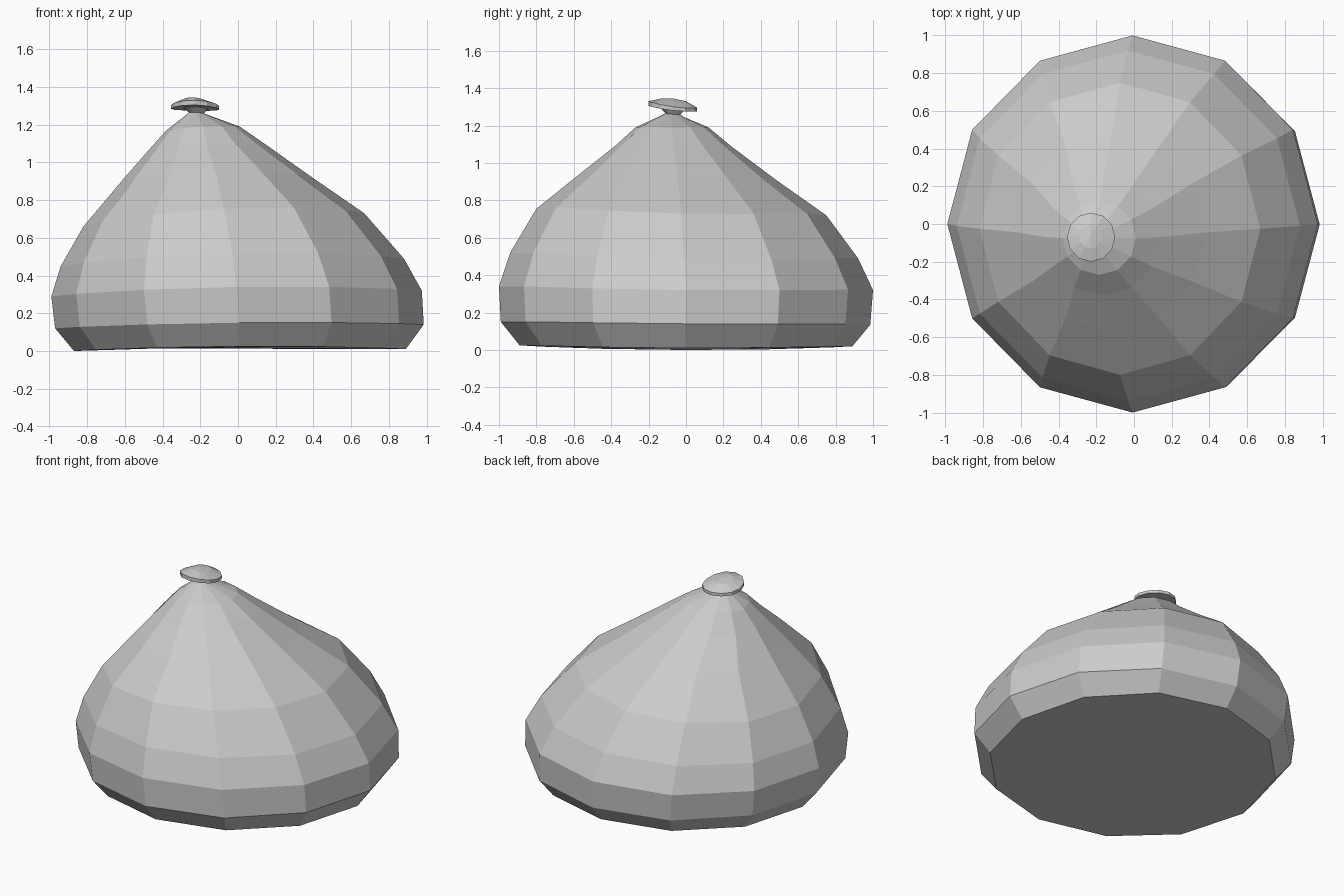
import bpy, bmesh
from math import cos, sin, pi

if "Cube" in bpy.data.objects:
    bpy.data.objects.remove(bpy.data.objects["Cube"])

N = 12


def ring(bm, x0, x1, y0, y1, zl, zr, zf, zb):
    """Uneven 12-sided ring from its left/right/front/back extents and heights."""
    verts = []
    for i in range(N):
        c, s = cos(2 * pi * i / N), sin(2 * pi * i / N)
        z = c * c * ((zl + zr) / 2) + s * s * ((zf + zb) / 2)
        z += c * (zr - zl) / 2 + s * (zb - zf) / 2
        verts.append(bm.verts.new(((x0 + x1) / 2 + c * (x1 - x0) / 2,
                                   (y0 + y1) / 2 + s * (y1 - y0) / 2, z)))
    return verts


def loft(name, rings, tip=None):
    bm = bmesh.new()
    loops = [ring(bm, *r) for r in rings]
    for a, b in zip(loops, loops[1:]):
        for i in range(N):
            j = (i + 1) % N
            bm.faces.new((a[i], a[j], b[j], b[i]))
    bm.faces.new(loops[0][::-1])
    if tip:
        t = bm.verts.new(tip)
        for i in range(N):
            bm.faces.new((loops[-1][i], loops[-1][(i + 1) % N], t))
    else:
        bm.faces.new(loops[-1])
    bmesh.ops.recalc_face_normals(bm, faces=bm.faces)
    mesh = bpy.data.meshes.new(name)
    bm.to_mesh(mesh)
    bm.free()
    obj = bpy.data.objects.new(name, mesh)
    bpy.context.collection.objects.link(obj)
    return obj


# Sagging sack body narrowing to an off-centre pinched neck
loft("sack_body", [
    (-.87, .89, -.89, .89, .00, .01, .025, .02),
    (-.97, .985, -.99, .985, .12, .14, .15, .135),
    (-.99, .975, -1.0, 1.0, .29, .32, .34, .32),
    (-.94, .88, -.94, .92, .45, .49, .52, .49),
    (-.82, .67, -.80, .75, .66, .73, .755, .72),
    (-.61, .38, -.57, .48, .91, .93, .94, .91),
    (-.47, .14, -.38, .24, 1.07, 1.10, 1.09, 1.09),
    (-.38, .01, -.27, .12, 1.17, 1.19, 1.19, 1.19),
    (-.29, -.14, -.14, -.01, 1.24, 1.245, 1.25, 1.245),
    (-.26, -.18, -.11, -.03, 1.265, 1.26, 1.265, 1.26),
    (-.29, -.16, -.14, -.01, 1.29, 1.285, 1.295, 1.28),
])

# Tilted gathered cloth cap above the neck
loft("sack_cap", [
    (-.30, -.155, -.135, 0, 1.29, 1.28, 1.295, 1.28),
    (-.355, -.10, -.20, .06, 1.285, 1.28, 1.305, 1.275),
    (-.355, -.10, -.20, .06, 1.305, 1.30, 1.33, 1.295),
    (-.29, -.17, -.13, 0, 1.335, 1.325, 1.345, 1.33),
], tip=(-.235, -.07, 1.345))
